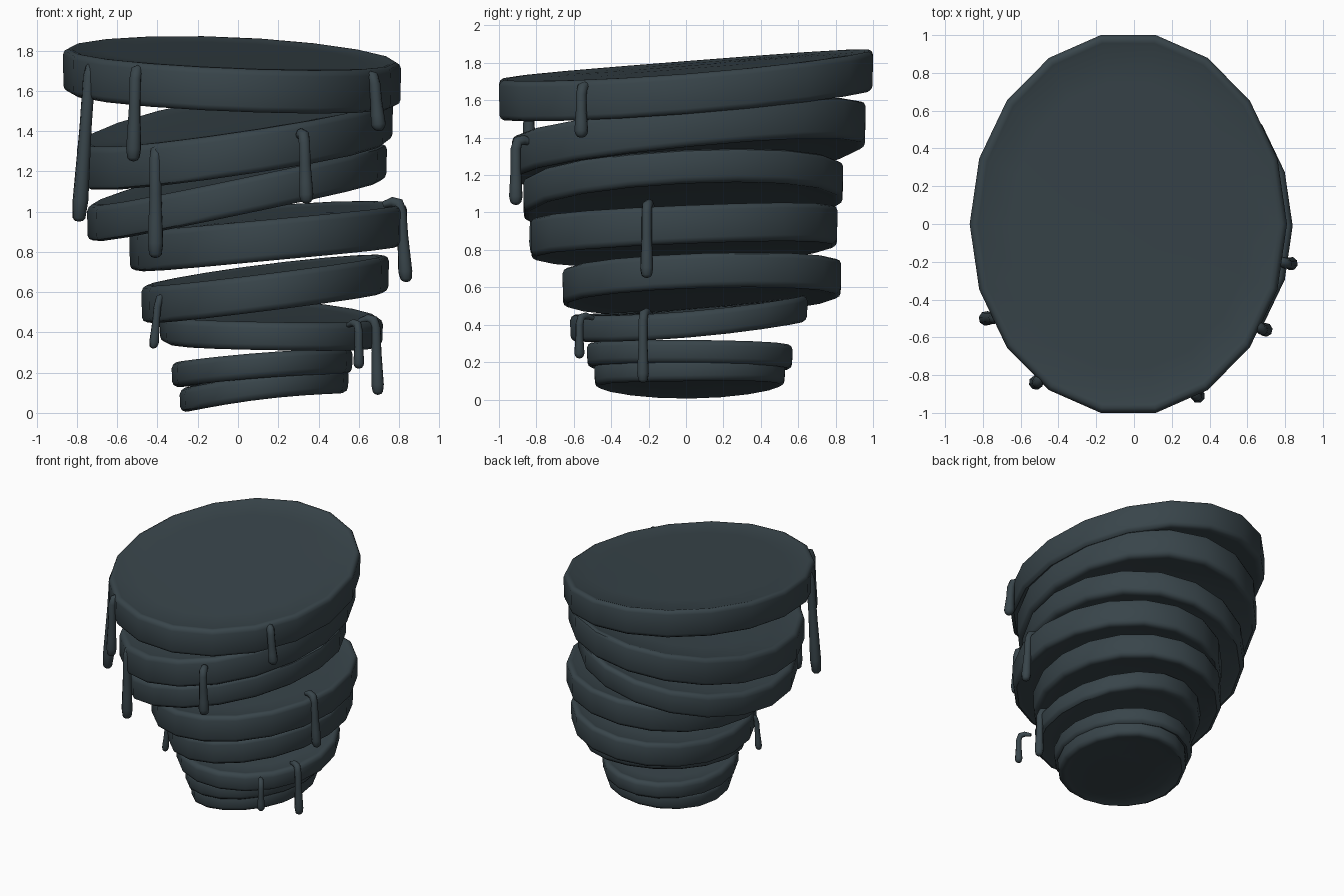
import bpy, bmesh, math
from mathutils import Vector

if "Cube" in bpy.data.objects:
    bpy.data.objects.remove(bpy.data.objects["Cube"])

slate = bpy.data.materials.new("dark slate")
slate.diffuse_color = (0.040, 0.059, 0.069, 1)
slate.use_nodes = True
slate.node_tree.nodes["Principled BSDF"].inputs["Base Color"].default_value = slate.diffuse_color
SIDES = 18


def finish(obj, angle):
    bpy.ops.object.select_all(action='DESELECT')
    obj.select_set(True)
    bpy.context.view_layer.objects.active = obj
    bpy.ops.object.shade_smooth_by_angle(angle=math.radians(angle))


# One warped slab: x and y extents, top heights at left/right/front/back, thickness
def slab(name, x0, x1, y0, y1, zl, zr, zf, zb, t):
    cx, cy = (x0 + x1) / 2, (y0 + y1) / 2
    rx, ry = (x1 - x0) / 2, (y1 - y0) / 2 / math.cos(math.radians(10))
    mean, ax, ay = (zl + zr + zf + zb) / 4, (zr - zl) / 2, (zb - zf) / 2
    warp = (zl + zr - zf - zb) / 4
    # profile from underside centre to top centre: radius, depth, rim inset
    prof = [(0.35, -t + .01, 0), (0.75, -t + .01, 0), (1, -t + .005, .055),
            (1, -t, .03), (1, -t + .012, .01), (1, -t + .03, .003),
            (1, -.03, 0), (1, -.01, .008), (1, 0, .025), (1, -.003, .045),
            (1, -.008, .06), (0.75, -.008, 0), (0.35, -.008, 0)]
    bm = bmesh.new()
    rings = []
    for s, dz, inset in prof:
        ring = []
        for i in range(SIDES):
            a = math.tau * i / SIDES
            c, n = math.cos(a), math.sin(a)
            k = s - inset / rx if s == 1 else s
            z = mean + k * (ax * c + ay * n) + k * k * warp * math.cos(2 * a) + dz
            ring.append(bm.verts.new((cx + (rx * s - inset) * c, cy + (ry * s - inset) * n, z)))
        rings.append(ring)
    for lo, hi in zip(rings, rings[1:]):
        for i in range(SIDES):
            j = (i + 1) % SIDES
            bm.faces.new((lo[i], lo[j], hi[j], hi[i]))
    bm.faces.new(rings[0][::-1])
    bm.faces.new(rings[-1])
    me = bpy.data.meshes.new(name)
    bm.to_mesh(me)
    bm.free()
    me.materials.append(slate)
    obj = bpy.data.objects.new(name, me)
    bpy.context.collection.objects.link(obj)
    finish(obj, 42)


# One hanging drip that hooks over a rim and ends in a rounded blob
def drip(name, x, y, z0, x1, z1, r, centre):
    inward = (Vector((centre[0] - x, centre[1] - y, 0))).normalized()
    top, end = Vector((x, y, z0)), Vector((x1, y, z1))
    path = [(top + inward * .09 + Vector((0, 0, -.035)), .5),
            (top + inward * .045 + Vector((0, 0, -.022)), .75),
            (top + inward * .012 + Vector((0, 0, -.03)), .85),
            (top + Vector((0, 0, -.07)), .85)]
    a = top + Vector((0, 0, -.07))
    path += [(a.lerp(end, f), k) for f, k in ((.35, .85), (.65, 1), (.85, 1.1))]
    path += [(end + Vector((0, 0, r * h)), k) for h, k in ((.5, .9), (.15, .6), (0, .12))]
    path = path[:4] + sorted(path[4:], key=lambda p: -p[0].z)
    cu = bpy.data.curves.new(name, 'CURVE')
    cu.dimensions = '3D'
    cu.bevel_depth = r
    cu.bevel_resolution = 2
    cu.use_fill_caps = True
    sp = cu.splines.new('POLY')
    sp.points.add(len(path) - 1)
    for p, (co, k) in zip(sp.points, path):
        p.co = (*co, 1)
        p.radius = k
    cu.materials.append(slate)
    obj = bpy.data.objects.new(name, cu)
    bpy.context.collection.objects.link(obj)
    bpy.ops.object.select_all(action='DESELECT')
    obj.select_set(True)
    bpy.context.view_layer.objects.active = obj
    bpy.ops.object.convert(target='MESH')
    finish(bpy.context.view_layer.objects.active, 60)


# Stack of slabs, bottom to top
slabs = [
    (-.29, .55, -.49, .53, .12, .22, .19, .20, .12),
    (-.33, .57, -.53, .57, .25, .32, .30, .29, .125),
    (-.39, .72, -.62, .65, .49, .47, .45, .56, .14),
    (-.48, .75, -.66, .83, .63, .785, .69, .74, .185),
    (-.54, .84, -.83, .81, .91, 1.04, .96, 1.03, .205),
    (-.75, .74, -.87, .84, 1.03, 1.34, 1.16, 1.25, .18),
    (-.80, .77, -.93, .96, 1.34, 1.57, 1.39, 1.58, .215),
    (-.87, .81, -1.0, 1.0, 1.81, 1.74, 1.71, 1.87, .215),
]
for i, s in enumerate(slabs):
    slab(f"slab_{i + 1}", *s)

# Drips: x, y, top z, end x, end z, radius, slab index
drips = [
    (-.74, -.50, 1.74, -.79, .95, .036, 7),
    (-.51, -.84, 1.73, -.52, 1.25, .035, 7),
    (.68, -.56, 1.70, .70, 1.40, .034, 7),
    (-.41, -.80, 1.33, -.41, .77, .037, 6),
    (.33, -.91, 1.41, .34, 1.04, .035, 6),
    (.81, -.21, 1.07, .835, .65, .033, 4),
    (-.40, -.31, .60, -.42, .32, .022, 3),
    (.60, -.57, .47, .60, .22, .025, 2),
    (.685, -.23, .49, .695, .09, .030, 2),
]
for i, (x, y, z0, x1, z1, r, k) in enumerate(drips):
    s = slabs[k]
    drip(f"drip_{i + 1}", x, y, z0, x1, z1, r, ((s[0] + s[1]) / 2, (s[2] + s[3]) / 2))
